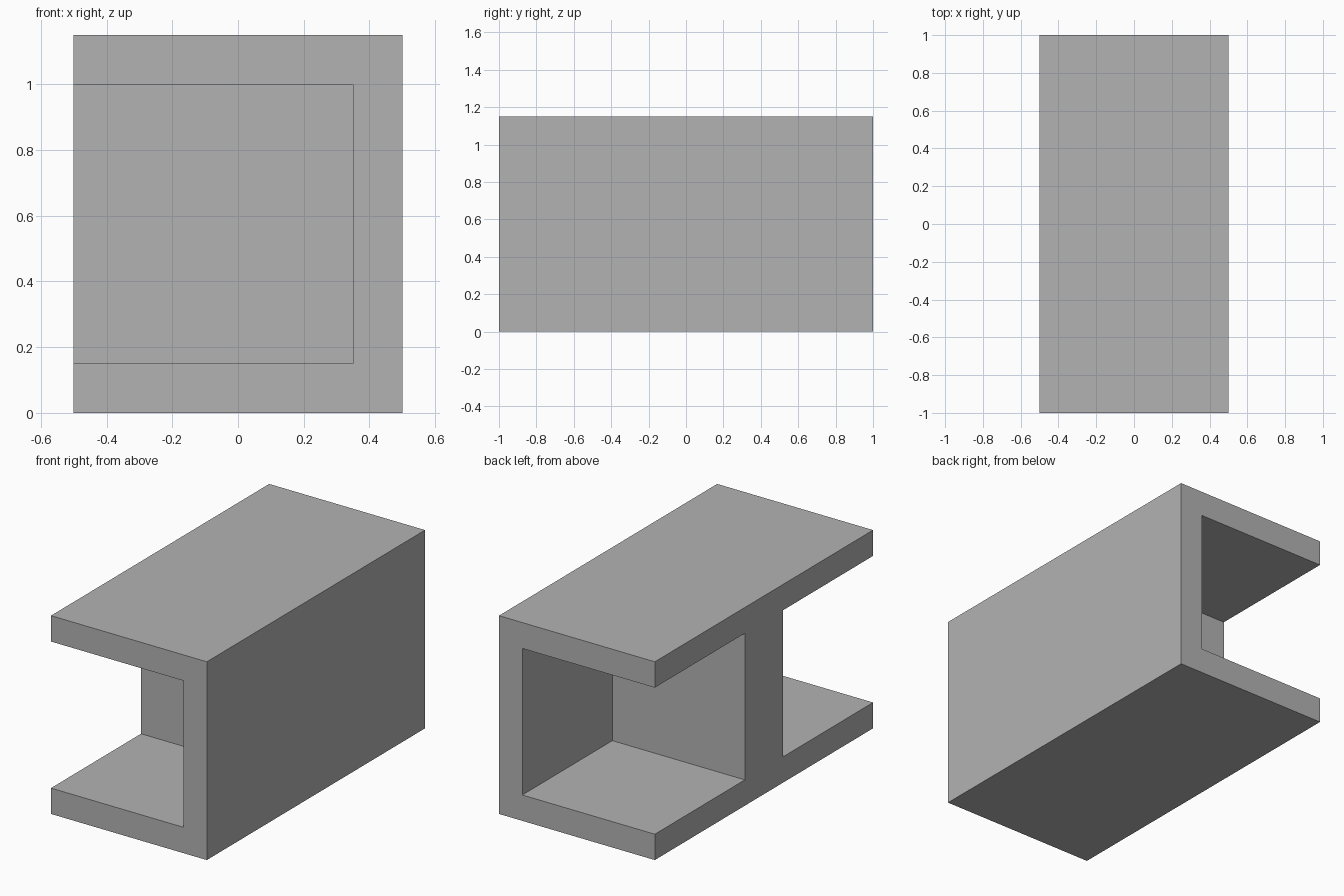
import bpy

default = bpy.data.objects.get("Cube")
if default:
    bpy.data.objects.remove(default, do_unlink=True)

LENGTH, WIDTH, HEIGHT = 2.0, 1.0, 1.15
WALL = 0.15        # thickness of floor, roof and side wall
DIVIDER = 0.175    # half thickness of the middle divider
MARGIN = 0.2       # how far cutters reach past the block

grey = bpy.data.materials.new("plain_grey")
grey.use_nodes = True
colour = (0.45, 0.45, 0.45, 1.0)
grey.diffuse_color = colour
grey.node_tree.nodes["Principled BSDF"].inputs["Base Color"].default_value = colour


def box(name, low, high):
    """Box between two opposite corners, with its scale applied."""
    centre = [(a + b) / 2 for a, b in zip(low, high)]
    bpy.ops.mesh.primitive_cube_add(size=1, location=centre)
    obj = bpy.context.object
    obj.name = name
    obj.scale = [b - a for a, b in zip(low, high)]
    bpy.ops.object.transform_apply(location=True, rotation=False, scale=True)
    obj.data.materials.append(grey)
    return obj


# Solid block: floor, roof, side wall and divider in one piece
block = box("channel_block",
            (-WIDTH / 2, -LENGTH / 2, 0),
            (WIDTH / 2, LENGTH / 2, HEIGHT))

# Pockets at both ends, open to the end and to the -x side
for end, side in (("front", -1), ("back", 1)):
    near, far = sorted((side * DIVIDER, side * (LENGTH / 2 + MARGIN)))
    pocket = box(end + "_pocket_cutter",
                 (-WIDTH / 2 - MARGIN, near, WALL),
                 (WIDTH / 2 - WALL, far, HEIGHT - WALL))
    pocket.hide_render = True
    cut = block.modifiers.new(end + "_pocket", "BOOLEAN")
    cut.operation = "DIFFERENCE"
    cut.solver = "EXACT"
    cut.object = pocket
    bpy.context.view_layer.objects.active = block
    bpy.ops.object.modifier_apply(modifier=cut.name)
    bpy.data.objects.remove(pocket, do_unlink=True)
